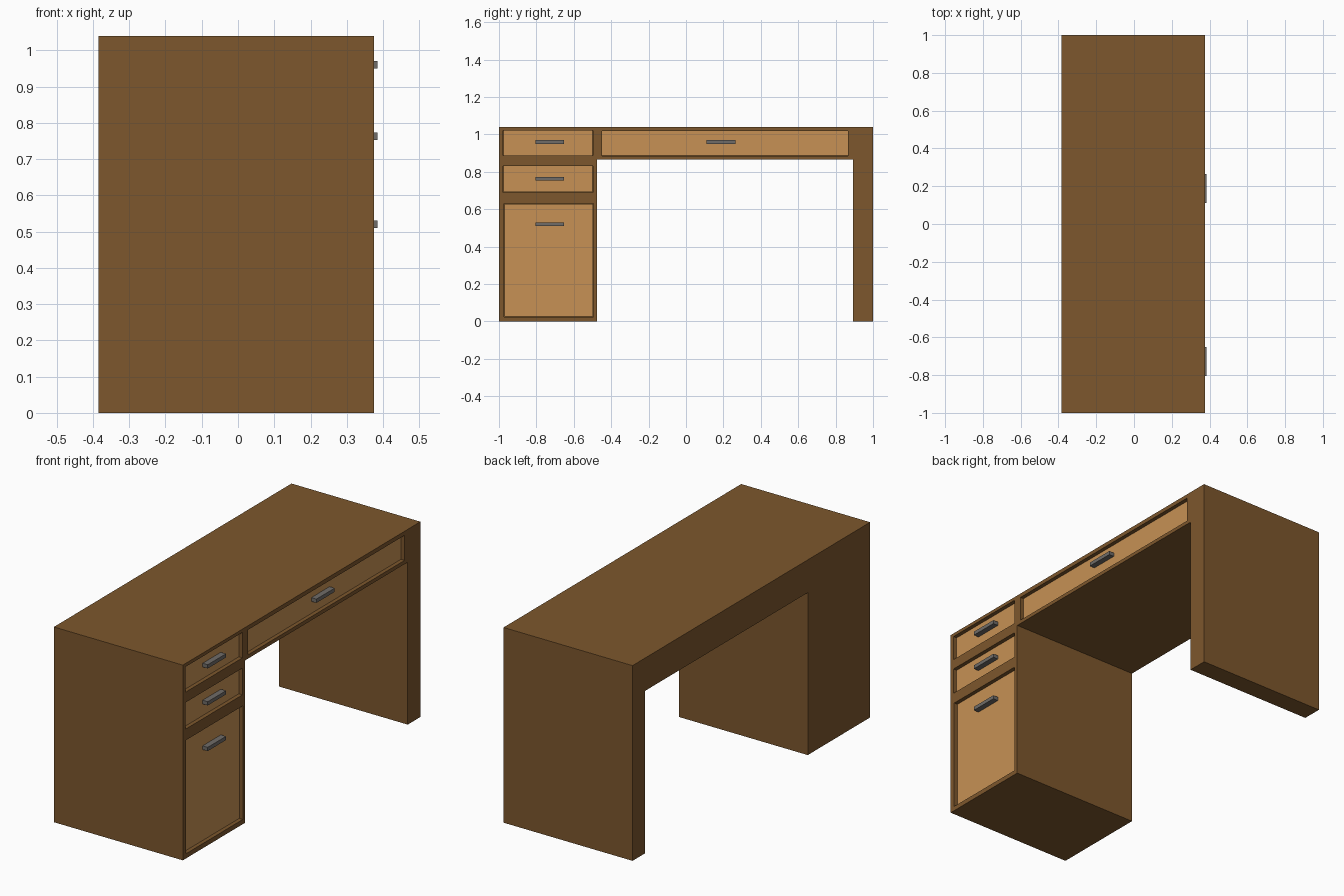
import bpy, bmesh
from mathutils import Vector

if "Cube" in bpy.data.objects:
    bpy.data.objects.remove(bpy.data.objects["Cube"])

X0, X1, TOP = -0.385, 0.375, 1.04
RECESS = 0.02


def material(name, color):
    m = bpy.data.materials.new(name)
    m.diffuse_color = (*color, 1)
    m.use_nodes = True
    m.node_tree.nodes["Principled BSDF"].inputs["Base Color"].default_value = m.diffuse_color
    return m


WOOD = material("dark_wood", (0.205, 0.095, 0.026))
FRONT = material("light_wood", (0.57, 0.285, 0.09))
METAL = material("dark_metal", (0.16, 0.15, 0.14))


def add_object(name, bm, mat=None):
    bmesh.ops.recalc_face_normals(bm, faces=bm.faces)
    mesh = bpy.data.meshes.new(name)
    bm.to_mesh(mesh)
    bm.free()
    ob = bpy.data.objects.new(name, mesh)
    bpy.context.collection.objects.link(ob)
    if mat:
        mesh.materials.append(mat)
    return ob


def box(name, x, y, z, mat=None):
    bm = bmesh.new()
    bmesh.ops.create_cube(bm, size=1)
    for v in bm.verts:
        v.co = Vector(((a + b) / 2 + c * (b - a) for (a, b), c in zip((x, y, z), v.co)))
    return add_object(name, bm, mat)


# Desk body: side outline with pedestal, knee space and end leg, extruded in depth
outline = [(-1, 0), (-0.475, 0), (-0.475, 0.865), (0.893, 0.865),
           (0.893, 0), (1, 0), (1, TOP), (-1, TOP)]
bm = bmesh.new()
face = bm.faces.new([bm.verts.new((X0, y, z)) for y, z in outline])
ext = bmesh.ops.extrude_face_region(bm, geom=[face])
bmesh.ops.translate(bm, vec=(X1 - X0, 0, 0),
                    verts=[v for v in ext["geom"] if isinstance(v, bmesh.types.BMVert)])
body = add_object("desk_body", bm, WOOD)

# Drawers: name, y range, z range, handle centre y and z
drawers = [
    ("top_drawer", (-0.978, -0.498), (0.887, 1.022), -0.728, 0.96),
    ("middle_drawer", (-0.978, -0.498), (0.69, 0.832), -0.728, 0.763),
    ("file_drawer", (-0.972, -0.495), (0.025, 0.63), -0.728, 0.52),
    ("wide_drawer", (-0.45, 0.867), (0.885, 1.018), 0.187, 0.96),
]
face_x = X1 - RECESS
for name, y, z, hy, hz in drawers:
    # Recess cut into the body
    cutter = box(name + "_cutter", (face_x - 0.01, X1 + 0.1), y, z)
    cutter.hide_render = True
    cutter.hide_viewport = True
    cut = body.modifiers.new(name + "_recess", "BOOLEAN")
    cut.operation = "DIFFERENCE"
    cut.solver = "EXACT"
    cut.object = cutter
    # Drawer front and bar handle
    g = 0.001
    box(name + "_front", (face_x - 0.01, face_x),
        (y[0] + g, y[1] - g), (z[0] + g, z[1] - g), FRONT)
    box(name + "_handle", (face_x, 0.385),
        (hy - 0.077, hy + 0.077), (hz - 0.01, hz + 0.01), METAL)
